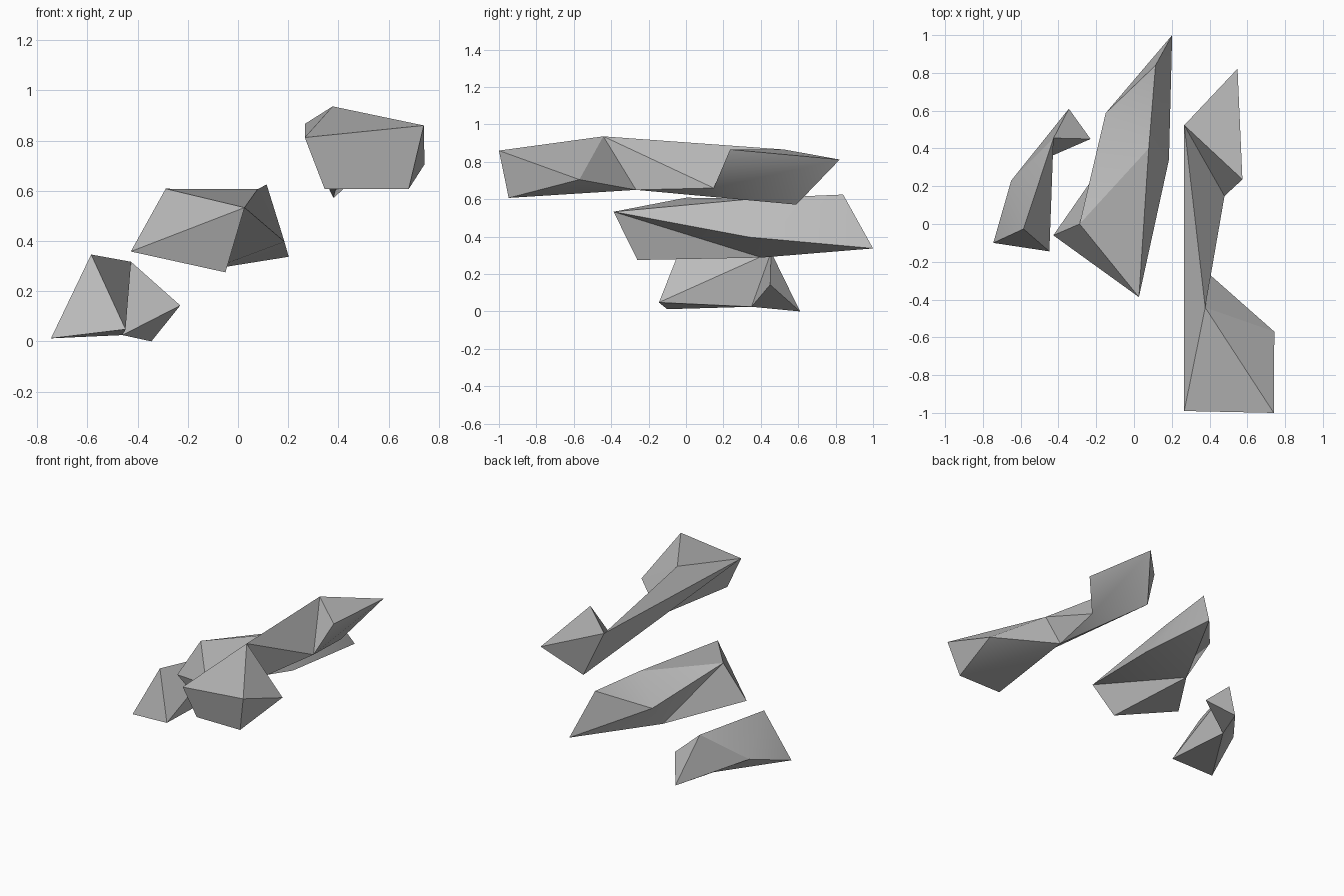
import bpy
import bmesh
import math

cube = bpy.data.objects.get("Cube")
if cube:
    bpy.data.objects.remove(cube, do_unlink=True)

# One flat stone colour
stone = bpy.data.materials.new("stone grey")
stone.use_nodes = True
colour = (0.5, 0.5, 0.5, 1)
stone.diffuse_color = colour
stone.node_tree.nodes["Principled BSDF"].inputs["Base Color"].default_value = colour


def make_rock(name, corners, chunks):
    """Wrap each group of corners in a convex chunk and weld the chunks together.

    Corners are lettered a, b, c... in order and given in hundredths of a unit.
    Each chunk is a word of corner letters; neighbouring chunks share triangles."""
    points = dict(zip("abcdefghijkl", corners))
    bm = bmesh.new()
    for chunk in chunks.split():
        verts = [bm.verts.new([c / 100 for c in points[letter]]) for letter in chunk]
        bmesh.ops.convex_hull(bm, input=verts)
    bmesh.ops.remove_doubles(bm, verts=bm.verts, dist=0.001)

    # Drop the hidden seam faces where two chunks meet
    seams = [f for f in bm.faces if all(len(e.link_faces) > 2 for e in f.edges)]
    bmesh.ops.delete(bm, geom=seams, context='FACES_ONLY')
    inner = [e for e in bm.edges if not e.link_faces]
    bmesh.ops.delete(bm, geom=inner, context='EDGES')
    bmesh.ops.recalc_face_normals(bm, faces=bm.faces)

    mesh = bpy.data.meshes.new(name)
    bm.to_mesh(mesh)
    bm.free()
    mesh.materials.append(stone)
    rock = bpy.data.objects.new(name, mesh)
    bpy.context.collection.objects.link(rock)

    # Soften only the shallow bends between facets
    bpy.ops.object.select_all(action='DESELECT')
    rock.select_set(True)
    bpy.context.view_layer.objects.active = rock
    bpy.ops.object.shade_smooth_by_angle(angle=math.radians(30))


# Low rock: a wedge body, a neck and a small pointed tail
make_rock("low_rock", [
    (-74.5, -10, 1.2), (-58.5, -2.6, 34.6), (-44.8, -14.5, 4.8),
    (-46, 35, 2.5), (-42.6, 45.5, 31.7), (-65, 23, 12),
    (-23, 45, 14.3), (-34.5, 61, 0),
], "abcdef defh degh")

# Middle rock: a blunt nose, a bent waist in two chunks and a long rear shard
make_rock("middle_rock", [
    (-42.7, -6, 35.8), (-28.8, 0, 60.8), (2.6, -38.7, 53.3), (-5, -26, 27.5),
    (18.5, 34, 39.7), (20.2, 100, 33.7), (11.4, 84, 62.5),
    (-15, 58.7, 47.8), (-10.5, 40.4, 28.8), (7.8, 40, 60.6),
], "abcdi bchij ceij efghij")

# High rock: a front block, a narrow waist and a rear fin
make_rock("high_rock", [
    (74, -100, 86), (68, -94.8, 60.7), (34.5, -94.8, 60.7), (74.3, -57, 70.5),
    (26.6, -99, 81.2), (37.7, -44.2, 93.6), (40, -26.7, 65),
    (47.9, 14.8, 66), (26.6, 52.3, 86.6), (38, 59, 57.1),
    (57.4, 23.6, 86.6), (54.8, 82.2, 81.2),
], "abcdefg efghij hijkl")
